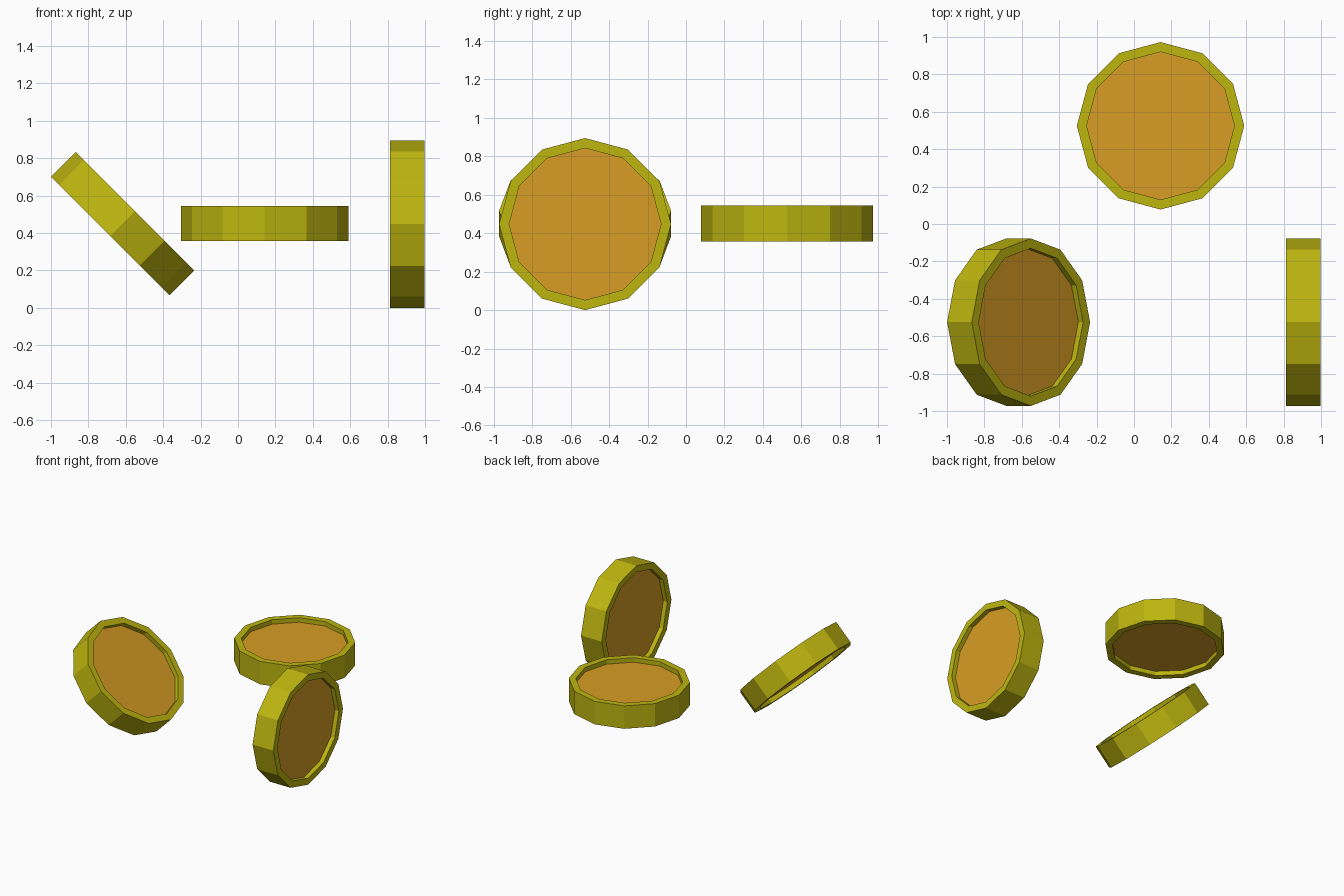
import bpy, bmesh, math
from mathutils import Matrix

if "Cube" in bpy.data.objects:
    bpy.data.objects.remove(bpy.data.objects["Cube"])

SIDES, RADIUS, INNER, HALF, DEPTH = 12, 0.4475, 0.395, 0.093, 0.036


def material(name, color):
    m = bpy.data.materials.new(name)
    m.diffuse_color = (*color, 1)
    m.use_nodes = True
    m.node_tree.nodes["Principled BSDF"].inputs["Base Color"].default_value = m.diffuse_color
    return m


yellow = material("yellow rim", (0.515, 0.467, 0.005))
orange = material("orange face", (0.68, 0.337, 0.0176))


def coin(name, location, tilt):
    """Twelve-sided coin with a recessed face on both sides."""
    floor = HALF - DEPTH
    profile = [(INNER, -floor), (INNER, -HALF), (RADIUS, -HALF),
               (RADIUS, HALF), (INNER, HALF), (INNER, floor)]
    bm = bmesh.new()
    rings = []
    for r, z in profile:
        rings.append([bm.verts.new((r * math.cos(i * math.tau / SIDES),
                                    r * math.sin(i * math.tau / SIDES), z))
                      for i in range(SIDES)])
    # rim and recess walls
    for a, b in zip(rings, rings[1:]):
        for i in range(SIDES):
            j = (i + 1) % SIDES
            bm.faces.new((a[i], a[j], b[j], b[i]))
    # recessed faces
    for f in (bm.faces.new(rings[0][::-1]), bm.faces.new(rings[-1])):
        f.material_index = 1
    bmesh.ops.recalc_face_normals(bm, faces=bm.faces[:])
    bm.transform(Matrix.Rotation(math.radians(tilt), 4, 'Y'))
    mesh = bpy.data.meshes.new(name)
    bm.to_mesh(mesh)
    bm.free()
    mesh.materials.append(yellow)
    mesh.materials.append(orange)
    ob = bpy.data.objects.new(name, mesh)
    ob.location = location
    bpy.context.collection.objects.link(ob)


coin("flat_coin", (0.142, 0.525, 0.45), 0)
coin("upright_coin", (0.905, -0.525, 0.4475), 90)
coin("tilted_coin", (-0.617, -0.525, 0.45), 45)
